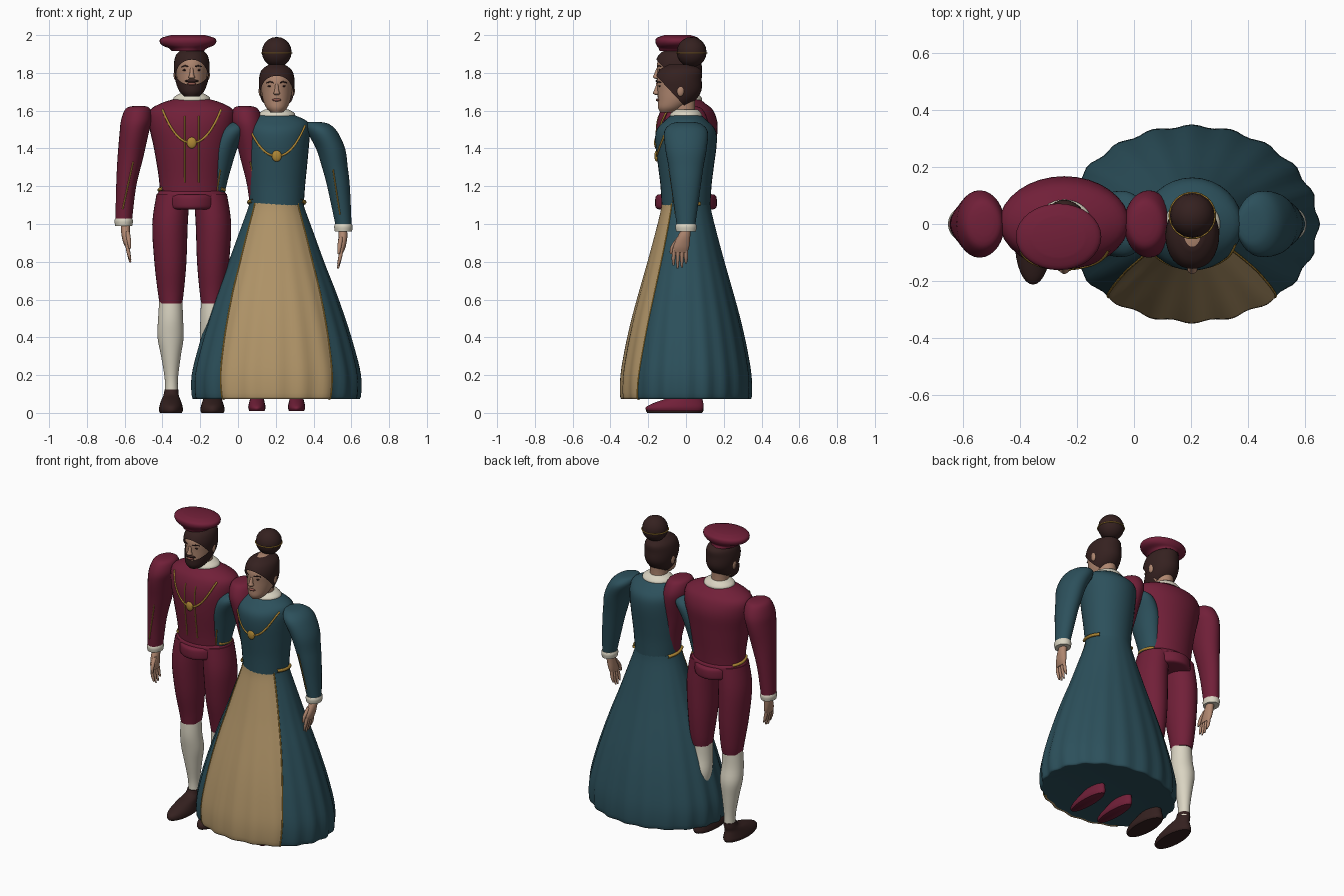
import bpy
import bmesh
from math import sin, cos, pi, sqrt, radians
from mathutils import Vector

if "Cube" in bpy.data.objects:
    bpy.data.objects.remove(bpy.data.objects["Cube"])


def material(name, *rgb):
    m = bpy.data.materials.new(name)
    m.use_nodes = True
    m.diffuse_color = (*rgb, 1)
    m.node_tree.nodes["Principled BSDF"].inputs["Base Color"].default_value = (*rgb, 1)
    return m


TEAL = material("teal cloth", .025, .08, .105)
RED = material("crimson cloth", .165, .014, .04)
TAN = material("tan panel", .44, .30, .14)
CREAM = material("cream linen", .70, .66, .54)
BROWN = material("dark brown", .035, .015, .014)
GOLD = material("gold trim", .42, .24, .035)
SKIN = material("skin", .43, .24, .16)
LIP = material("lip rose", .26, .09, .07)


def add(name, data, *mats):
    obj = bpy.data.objects.new(name, data)
    bpy.context.collection.objects.link(obj)
    for m in mats:
        data.materials.append(m)
    return obj


def smooth(rings, k=4):
    """Catmull-Rom interpolation of rings (z, cx, cy, rx, ry)."""
    v = [Vector(r) for r in rings]
    v = [v[0]] + v + [v[-1]]
    out = []
    for i in range(1, len(v) - 2):
        a, b, c, d = v[i - 1:i + 3]
        for j in range(k):
            t = j / k
            out.append(b + (c - a) * t / 2 + (a * 2 - b * 5 + c * 4 - d) * t * t / 2
                       + (b * 3 - a - c * 3 + d) * t ** 3 / 2)
    return out + [v[-1]]


def around(z, n=32):
    return [2 * pi * i / n for i in range(n)]


def loft(name, rings, mats, ox=0, s=1, grow=0, dz=0, angles=around,
         fold=lambda z, t: 1, cuts=(), paint=None):
    """Skin a stack of level ellipses; angle zero faces the front."""
    bm = bmesh.new()
    rows = []
    for z, cx, cy, rx, ry in smooth(rings):
        rows.append([bm.verts.new((ox + s * cx + (rx + grow) * sin(t) * fold(z, t),
                                   cy - (ry + grow) * cos(t) * fold(z, t), z + dz))
                     for t in angles(z)])
    n = len(rows[0])
    for a, b in zip(rows, rows[1:]):
        for i in range(n):
            f = bm.faces.new((a[i], a[(i + 1) % n], b[(i + 1) % n], b[i]))
            if paint:
                f.material_index = paint(i)
    bm.faces.new(rows[0])
    bm.faces.new(rows[-1])
    bmesh.ops.recalc_face_normals(bm, faces=bm.faces)
    for co, no in cuts:
        bmesh.ops.bisect_plane(bm, geom=bm.verts[:] + bm.edges[:] + bm.faces[:],
                               plane_co=(ox, co[0], co[1] + dz),
                               plane_no=(0, no[0], no[1]), clear_inner=True)
    me = bpy.data.meshes.new(name)
    bm.to_mesh(me)
    bm.free()
    return add(name, me, *mats)


def ball(name, loc, size, mat, seg=20):
    bm = bmesh.new()
    bmesh.ops.create_uvsphere(bm, u_segments=seg, v_segments=seg // 2 + 2, radius=1)
    bmesh.ops.scale(bm, vec=size, verts=bm.verts)
    bmesh.ops.translate(bm, vec=loc, verts=bm.verts)
    me = bpy.data.meshes.new(name)
    bm.to_mesh(me)
    bm.free()
    return add(name, me, mat)


def tube(name, pts, r, mat=GOLD, closed=False):
    cu = bpy.data.curves.new(name, "CURVE")
    cu.dimensions = "3D"
    cu.bevel_depth = r
    cu.bevel_resolution = 1
    sp = cu.splines.new("POLY")
    sp.points.add(len(pts) - 1)
    for p, q in zip(sp.points, pts):
        p.co = (*q, 1)
    sp.use_cyclic_u = closed
    return add(name, cu, mat)


def on_front(rings, ox, s, x, z):
    """Point on the front of a loft at offset x and height z."""
    rs = sorted(smooth(rings), key=lambda r: r[0])
    for a, b in zip(rs, rs[1:]):
        if a[0] <= z <= b[0]:
            r = a.lerp(b, (z - a[0]) / (b[0] - a[0]))
            u = max(0, 1 - ((x - r[1]) / r[3]) ** 2)
            return (ox + s * x, r[2] - r[4] * sqrt(u), z)


def trim(name, rings, ox, s, a, b, n=12):
    pts = [on_front(rings, ox, s, a[0] + (b[0] - a[0]) * i / n, a[1] + (b[1] - a[1]) * i / n)
           for i in range(n + 1)]
    tube(name, pts, .004)


def necklace(who, rings, ox, half, low, rise):
    us = [i / 16 - 1 for i in range(33)]
    tube(who + "_chain", [on_front(rings, ox, 1, half * u, low + rise * abs(u) ** 2.2) for u in us], .006)
    ball(who + "_pendant", on_front(rings, ox, 1, 0, low), (.026, .012, .03), GOLD)


def hip_trims(who, ox, z, rx, ry):
    for s in (-1, 1):
        ts = [radians(60 + 7 * i) for i in range(10)]
        tube(who + "_hip_trim", [(ox + s * rx * sin(t), -ry * cos(t), z + .015 * cos(t)) for t in ts], .01)


def arm(who, rings, mat, ox, s, wrist, stripe):
    loft(who + "_sleeve", rings, [mat], ox, s)
    trim(who + "_sleeve_trim", rings, ox, s, *stripe)
    cx = rings[-1][1]
    loft(who + "_cuff", [(wrist + .03, cx, 0, .045, .052), (wrist + .015, cx, 0, .049, .056),
                         (wrist - .01, cx, 0, .045, .052)], [CREAM], ox, s)
    loft(who + "_palm", [(wrist, .35, 0, .022, .026), (wrist - .04, .35, -.012, .024, .034),
                         (wrist - .09, .345, -.025, .02, .042), (wrist - .12, .34, -.03, .013, .038)], [SKIN], ox, s)
    for i in range(4):
        y, tip = -.06 + .02 * i, wrist - (.19, .205, .2, .18)[i]
        loft(who + "_finger", [(wrist - .1, .343, y, .01, .01), (wrist - .15, .335, y * 1.1, .01, .01),
                               (tip, .325, y * 1.1, .005, .005)], [SKIN], ox, s)
    loft(who + "_thumb", [(wrist - .04, .34, -.035, .012, .013), (wrist - .09, .332, -.07, .011, .012),
                          (wrist - .13, .328, -.08, .006, .006)], [SKIN], ox, s)


SKULL = [(1.675, 0, -.095, .03, .04), (1.70, 0, -.08, .055, .068), (1.74, 0, -.055, .072, .094),
         (1.79, 0, -.04, .081, .111), (1.85, 0, -.04, .084, .113), (1.90, 0, -.03, .07, .1), (1.93, 0, -.03, .03, .05)]


def head(who, ox, dz):
    loft(who + "_head", SKULL, [SKIN], ox, dz=dz)
    loft(who + "_hair", SKULL, [BROWN], ox, dz=dz, grow=.01, cuts=[((-.15, 1.862), (.16, .15))])
    loft(who + "_neck", [(1.62, 0, 0, .06, .06), (1.68, 0, -.01, .052, .058), (1.76, 0, -.01, .052, .06)],
         [SKIN], ox, dz=dz)
    loft(who + "_collar", [(1.64, 0, 0, .09, .08), (1.66, 0, 0, .098, .086), (1.675, 0, 0, .09, .078),
                           (1.69, 0, 0, .065, .065)], [CREAM], ox, dz=dz)
    loft(who + "_nose", [(1.825, 0, -.148, .008, .008), (1.79, 0, -.156, .012, .014),
                         (1.776, 0, -.156, .018, .019), (1.768, 0, -.15, .01, .01)], [SKIN], ox, dz=dz)
    ball(who + "_lips", (ox, -.148, 1.742 + dz), (.024, .012, .008), LIP)
    for s in (-1, 1):
        ball(who + "_eye", (ox + s * .034, -.139, 1.815 + dz), (.014, .006, .005), BROWN)
        tube(who + "_brow", [(ox + s * x, y, z + dz) for x, y, z in
                             ((.016, -.15, 1.833), (.034, -.143, 1.838), (.052, -.127, 1.833))], .004, BROWN)
        ball(who + "_ear", (ox + s * .084, -.03, 1.79 + dz), (.012, .02, .03), SKIN)


# Man
M = -.245
head("man", M, 0)
loft("man_beard", SKULL, [BROWN], M, grow=.009,
     cuts=[((-.16, 1.735), (.08, -.14)), ((-.025, 1.7), (-1, 0))])
ball("moustache", (M, -.148, 1.757), (.036, .013, .008), BROWN)
loft("hat", [(1.915, 0, -.04, .085, .1), (1.93, 0, -.045, .1, .1), (1.945, 0, -.045, .135, .11),
             (1.965, 0, -.045, .15, .117), (1.985, 0, -.045, .14, .11), (2, 0, -.045, .09, .07)], [RED], M - .02)
doublet = [(1.15, 0, 0, .168, .125), (1.25, 0, 0, .175, .135), (1.4, 0, 0, .2, .155), (1.52, 0, .005, .225, .163),
           (1.6, 0, .005, .222, .14), (1.64, 0, 0, .16, .1), (1.665, 0, 0, .08, .07)]
loft("doublet", doublet, [RED], M)
necklace("man", doublet, M, .155, 1.43, .175)
for s in (-1, 1):
    trim("doublet_trim", doublet, M, s, (.037, 1.57), (.037, 1.22))
hip_trims("man", M, 1.18, .172, .13)
loft("hips", [(1.175, 0, 0, .17, .125), (1.15, 0, 0, .185, .135), (1.09, 0, 0, .17, .12)], [RED], M)
loft("waist_band", [(1.155, 0, 0, .13, .15), (1.14, 0, 0, .14, .162), (1.09, 0, 0, .14, .162),
                    (1.078, 0, 0, .125, .145)], [RED], M)
man_sleeve = [(1.625, .28, 0, .03, .04), (1.61, .285, 0, .065, .085), (1.55, .292, 0, .082, .115),
              (1.48, .305, 0, .077, .115), (1.35, .325, 0, .068, .09), (1.2, .347, 0, .053, .07),
              (1.02, .36, 0, .044, .052)]
for s in (-1, 1):
    arm("man", man_sleeve, RED, M, s, 1.0, ((.31, 1.33), (.365, 1.08)))
    loft("breeches_leg", [(1.16, .098, 0, .088, .11), (1.0, .115, 0, .094, .118), (.8, .113, .01, .085, .105),
                          (.65, .111, .02, .07, .082), (.58, .11, .02, .06, .07)], [RED], M, s)
    loft("stocking", [(.62, .11, .02, .06, .062), (.5, .112, .02, .066, .066), (.4, .112, .035, .069, .068),
                      (.3, .11, .04, .052, .056), (.18, .108, .045, .035, .04), (.1, .107, .045, .035, .04)],
         [CREAM], M, s)
    loft("man_shoe", [(0, .11, -.06, .058, .145), (.015, .11, -.06, .064, .153), (.04, .11, -.055, .06, .143),
                      (.07, .11, -.02, .05, .1), (.095, .109, .03, .04, .055), (.125, .107, .043, .037, .043)],
         [BROWN], M, s)

# Woman
W = .205
head("woman", W, -.085)
ball("hair_bun", (W, .03, 1.91), (.079, .079, .08), BROWN, 16)
tube("bun_band", [(W + .08 * cos(t), .03 + .08 * sin(t), 1.905) for t in around(0)], .0035, closed=True)
bodice = [(1.08, 0, 0, .142, .128), (1.2, 0, 0, .15, .135), (1.3, 0, 0, .16, .147), (1.43, 0, 0, .172, .163),
          (1.5, 0, 0, .176, .155), (1.545, 0, 0, .16, .115), (1.58, 0, 0, .085, .075)]
loft("bodice", bodice, [TEAL], W)
necklace("woman", bodice, W, .15, 1.36, .16)
hip_trims("woman", W, 1.115, .148, .135)
woman_sleeve = [(1.54, .2, 0, .03, .04), (1.53, .215, 0, .06, .08), (1.49, .24, 0, .08, .115),
                (1.4, .285, 0, .077, .11), (1.3, .308, 0, .068, .092), (1.2, .327, 0, .06, .078),
                (1.0, .353, 0, .043, .05)]
for s in (-1, 1):
    arm("woman", woman_sleeve, TEAL, W, s, .97, ((.298, 1.29), (.335, 1.05)))
    loft("woman_shoe", [(.01, .105, -.06, .04, .145), (.03, .105, -.06, .046, .153), (.06, .105, -.03, .04, .12),
                        (.1, .105, .03, .03, .05)], [RED], W, s)
    loft("woman_leg", [(.08, .105, .04, .03, .035), (.2, .105, .03, .04, .045)], [CREAM], W, s)

# Skirt with a front panel between two slanting seams
COLS = 30
skirt = [(.075, 0, 0, .42, .325), (.085, 0, 0, .44, .343), (.2, 0, 0, .442, .342), (.35, 0, 0, .408, .318),
         (.5, 0, 0, .362, .285), (.65, 0, 0, .31, .245), (.8, 0, 0, .252, .203), (.95, 0, 0, .198, .163),
         (1.06, 0, 0, .158, .136), (1.11, 0, 0, .142, .128)]


def seam(z):
    return radians(40 + 12 * z)


def skirt_angles(z):
    a, rest = seam(z), 80
    return ([-a + 2 * a * i / COLS for i in range(COLS)]
            + [a + (2 * pi - 2 * a) * i / rest for i in range(rest)])


def folds(z, t):
    return 1 + .016 * (1.1 - z) * cos(20 * t)


loft("skirt", skirt, [TEAL, TAN], W - .002, angles=skirt_angles, fold=folds,
     paint=lambda i: 1 if i < COLS else 0)
for s in (-1, 1):
    tube("skirt_seam_trim", [(W - .002 + s * r[3] * sin(seam(r[0])) * folds(r[0], seam(r[0])),
                              -r[4] * cos(seam(r[0])) * folds(r[0], seam(r[0])), r[0]) for r in smooth(skirt)], .004)

# Smooth shading with crisp rims
bpy.ops.object.select_all(action="DESELECT")
for o in bpy.context.collection.objects:
    if o.type == "MESH":
        o.select_set(True)
        bpy.context.view_layer.objects.active = o
bpy.ops.object.shade_smooth_by_angle(angle=radians(50))
